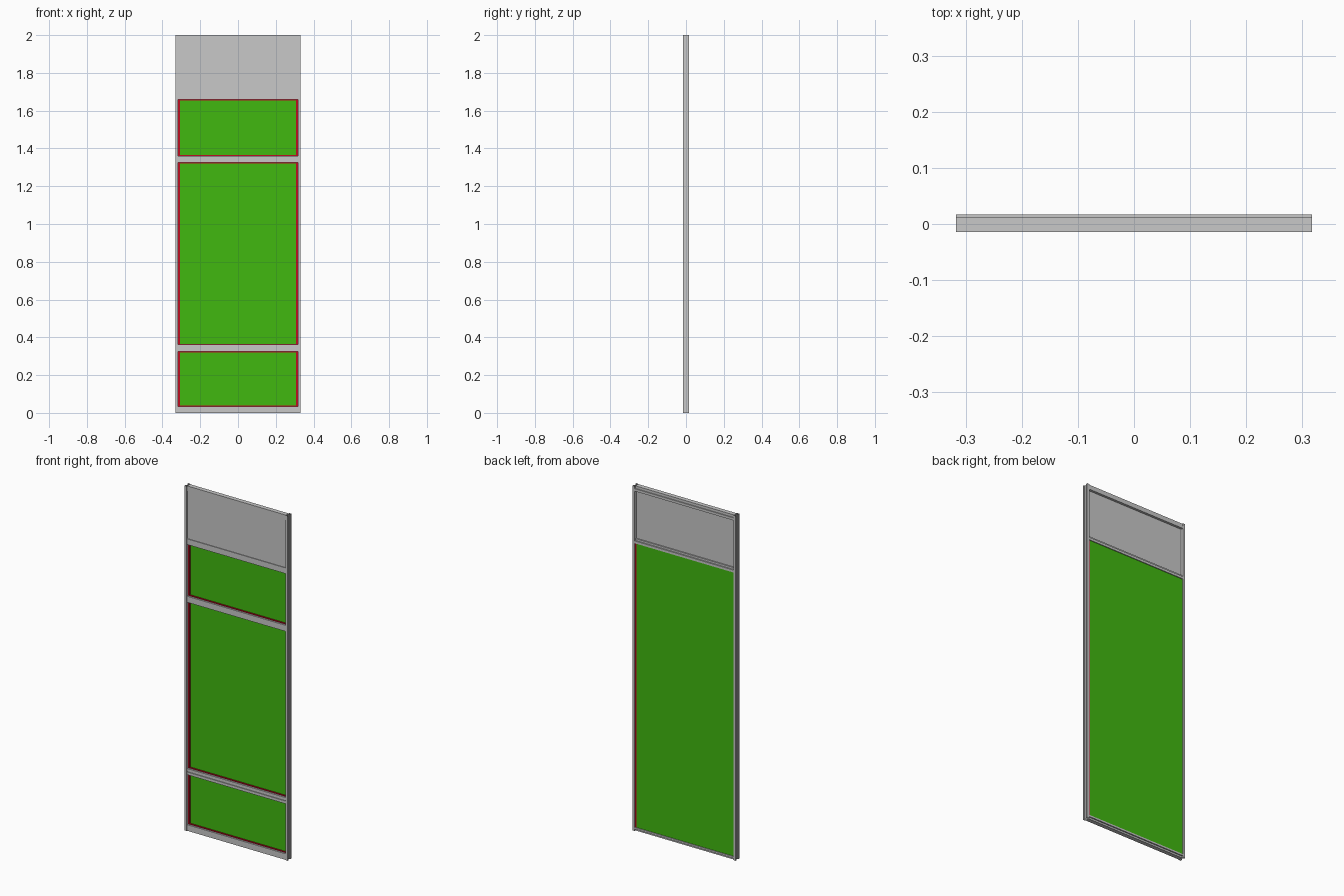
import bpy
import bmesh
from mathutils import Vector

cube = bpy.data.objects.get("Cube")
if cube:
    bpy.data.objects.remove(cube, do_unlink=True)


def material(name, colour):
    mat = bpy.data.materials.new(name)
    mat.use_nodes = True
    mat.diffuse_color = (*colour, 1)
    mat.node_tree.nodes["Principled BSDF"].inputs["Base Color"].default_value = (*colour, 1)
    return mat


grey = material("aluminium grey", (0.58, 0.58, 0.58))
green = material("panel green", (0.052, 0.48, 0.005))
red = material("gasket red", (0.5, 0.004, 0.015))


def finish(name, bm, mat):
    bmesh.ops.recalc_face_normals(bm, faces=bm.faces)
    mesh = bpy.data.meshes.new(name)
    bm.to_mesh(mesh)
    bm.free()
    mesh.materials.append(mat)
    obj = bpy.data.objects.new(name, mesh)
    bpy.context.collection.objects.link(obj)
    return obj


def extrusion(name, points, shift, mat, capped=True):
    """Sweep a closed outline along a straight line."""
    bm = bmesh.new()
    face = bm.faces.new([bm.verts.new(p) for p in points])
    result = bmesh.ops.extrude_face_region(bm, geom=[face], use_keep_orig=True)
    moved = [g for g in result["geom"] if isinstance(g, bmesh.types.BMVert)]
    bmesh.ops.translate(bm, verts=moved, vec=Vector(shift))
    if not capped:
        axis = Vector(shift).normalized()
        bm.normal_update()
        ends = [f for f in bm.faces if abs(f.normal.dot(axis)) > 0.9]
        bmesh.ops.delete(bm, geom=ends, context="FACES_ONLY")
    return finish(name, bm, mat)


def box(name, x, y, z, mat):
    outline = [(x[0], y[0], z[0]), (x[0], y[1], z[0]), (x[0], y[1], z[1]), (x[0], y[0], z[1])]
    return extrusion(name, outline, (x[1] - x[0], 0, 0), mat)


HALF = 0.317    # inner face of the posts
FRONT = -0.014  # front of the rails

# Open-ended channel posts, grooved on the outside
channel = [(HALF, -0.017), (0.331, -0.017), (0.331, -0.009), (0.324, -0.009),
           (0.324, 0.009), (0.331, 0.009), (0.331, 0.017), (HALF, 0.017)]
for side, label in ((1, "left"), (-1, "right")):
    extrusion(label + "_post", [(side * x, y, 0) for x, y in channel], (0, 0, 2), grey, capped=False)


# Rails swept across the width
def rail(name, profile):
    extrusion(name, [(-HALF, y, z) for y, z in profile], (2 * HALF, 0, 0), grey)


rail("top_rail", [(FRONT, 1.97), (FRONT, 2), (0.012, 2), (0.012, 1.985), (0.017, 1.985), (0.017, 1.97)])
rail("transom_rail", [(FRONT, 1.66), (FRONT, 1.693), (0.01, 1.693), (0.01, 1.682),
                      (0.017, 1.682), (0.017, 1.668), (0.002, 1.668), (0.002, 1.66)])
rail("upper_rail", [(FRONT, 1.325), (FRONT, 1.36), (0.004, 1.36), (0.004, 1.325)])
rail("lower_rail", [(FRONT, 0.325), (FRONT, 0.341), (-0.01, 0.341), (-0.01, 0.347),
                    (FRONT, 0.347), (FRONT, 0.361), (0.004, 0.361), (0.004, 0.325)])
rail("bottom_rail", [(FRONT, 0), (FRONT, 0.035), (0.002, 0.035), (0.002, 0.02),
                     (0.017, 0.02), (0.017, 0.01), (0.01, 0.01), (0.01, 0)])

# Infill sheets
box("transom_panel", (-HALF, HALF), (-0.01, 0.003), (1.693, 1.97), grey)
box("green_panel", (-HALF, HALF), (0.003, 0.012), (0.02, 1.668), green)

# Red gaskets framing each green field
WIDE, THIN = 0.009, 0.005
for label, low, high in (("bottom", 0.035, 0.325), ("middle", 0.361, 1.325), ("upper", 1.36, 1.66)):
    depth = (-0.004, 0.003)
    for side, end in ((1, "left"), (-1, "right")):
        xs = sorted((side * HALF, side * (HALF - WIDE)))
        box(f"{label}_gasket_{end}", xs, depth, (low, high), red)
    inner = (-HALF + WIDE, HALF - WIDE)
    box(label + "_gasket_sill", inner, depth, (low, low + THIN), red)
    box(label + "_gasket_head", inner, depth, (high - THIN, high), red)

# Thin gasket edge showing at the back
box("rear_gasket_edge", (HALF - 0.008, HALF), (0.012, 0.0125), (0.02, 1.668), red)
